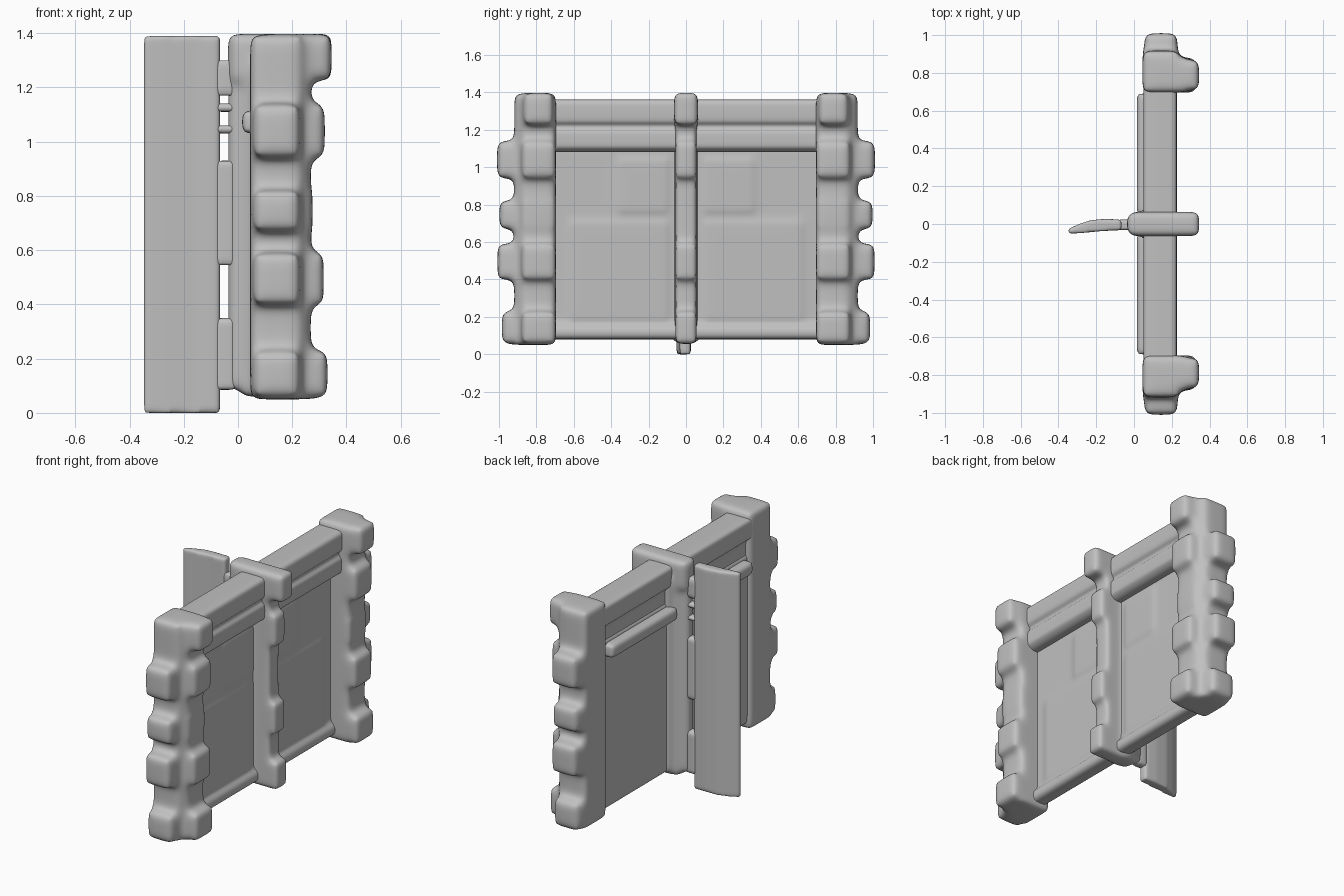
import bpy
import bmesh

if "Cube" in bpy.data.objects:
    bpy.data.objects.remove(bpy.data.objects["Cube"])

grey = bpy.data.materials.new("stone grey")
grey.use_nodes = True
grey.diffuse_color = (0.53, 0.53, 0.53, 1)
grey.node_tree.nodes["Principled BSDF"].inputs["Base Color"].default_value = (0.53, 0.53, 0.53, 1)


def add_box(bm, x0, x1, y0, y1, z0, z1):
    for v in bmesh.ops.create_cube(bm, size=1)["verts"]:
        v.co.x = x1 if v.co.x > 0 else x0
        v.co.y = y1 if v.co.y > 0 else y0
        v.co.z = z1 if v.co.z > 0 else z0


def add_prism(bm, outline, z0, z1):
    face = bm.faces.new([bm.verts.new((x, y, z0)) for x, y in outline])
    for v in bmesh.ops.extrude_face_region(bm, geom=[face])["geom"]:
        if isinstance(v, bmesh.types.BMVert):
            v.co.z = z1


def finish(bm, name, rounds, voxel=0.013):
    """Fuse the blocks of a part into one softly worn solid."""
    bmesh.ops.recalc_face_normals(bm, faces=bm.faces)
    mesh = bpy.data.meshes.new(name)
    bm.to_mesh(mesh)
    bm.free()
    mesh.materials.append(grey)
    ob = bpy.data.objects.new(name, mesh)
    bpy.context.collection.objects.link(ob)
    remesh = ob.modifiers.new("fuse", 'REMESH')
    remesh.mode = 'VOXEL'
    remesh.voxel_size = voxel
    remesh.use_smooth_shade = True
    smooth = ob.modifiers.new("wear", 'SMOOTH')
    smooth.factor = 0.5
    smooth.iterations = rounds


def boxes(name, blocks, rounds, side=1):
    bm = bmesh.new()
    for x0, x1, y0, y1, z0, z1 in blocks:
        add_box(bm, x0, x1, min(y0 * side, y1 * side), max(y0 * side, y1 * side), z0, z1)
    finish(bm, name, rounds)


# Knobs along the posts: bottom, top, front reach, side reach
knobs = [(0.055, 0.23, 0.33, 0.985), (0.40, 0.59, 0.316, 1.008),
         (0.67, 0.82, 0.275, 0.998), (0.94, 1.14, 0.32, 1.01)]

for side, label in ((1, "back"), (-1, "front")):
    # End post with cap, front knobs and outer knobs
    post = [(0.045, 0.235, 0.695, 0.918, 0.05, 1.393),
            (0.10, 0.268, 0.695, 0.88, 0.05, 1.393),
            (0.10, 0.345, 0.71, 0.87, 1.225, 1.398)]
    for z0, z1, reach, outer in knobs:
        post.append((0.10, reach, 0.695, 0.88, z0, z1))
        post.append((0.055, 0.23, 0.80, outer, z0, z1))
    boxes(label + "_post", post, 42, side)

    # Stepped top rail with a ledge on the rear face
    boxes(label + "_top_rail", [(0.05, 0.227, 0.0, 0.76, 1.235, 1.362),
                                (0.08, 0.195, 0.0, 0.76, 1.08, 1.25),
                                (0.09, 0.222, 0.0, 0.76, 1.10, 1.20)], 16, side)
    boxes(label + "_rear_ledge", [(0.015, 0.14, 0.05, 0.69, 1.03, 1.115)], 12, side)

    # Infill panel with a raised sill and shallow boards
    boxes(label + "_panel", [(0.07, 0.147, 0.0, 0.76, 0.08, 1.14),
                             (0.08, 0.18, 0.0, 0.76, 0.08, 0.15),
                             (0.10, 0.157, 0.10, 0.36, 0.76, 1.04),
                             (0.10, 0.157, 0.10, 0.62, 0.18, 0.71)], 18, side)

# Centre post, slimmer and flared at the rear, with cap and front knobs
centre = [(-0.038, 0.10, -0.038, 0.038, 0.085, 1.39),
          (0.02, 0.252, -0.056, 0.056, 0.06, 1.39),
          (0.055, 0.12, -0.095, 0.095, 0.085, 1.3),
          (-0.02, 0.345, -0.064, 0.064, 1.225, 1.398)]
for z0, z1, reach, outer in knobs:
    centre.append((0.1, reach - 0.025, -0.056, 0.056, z0, z1))
boxes("centre_post", centre, 26)

# Curved thin fin behind the centre post
bm = bmesh.new()
add_prism(bm, [(-0.348, -0.052), (-0.27, -0.047), (-0.17, -0.037), (-0.066, -0.033),
               (-0.066, 0.023), (-0.15, 0.027), (-0.23, 0.02), (-0.29, 0.0),
               (-0.348, -0.026)], 0.0, 1.39)
finish(bm, "fin", 10, 0.009)

# Small bridges joining the fin to the centre post
boxes("fin_bridges", [(-0.09, -0.01, -0.032, 0.025, z0, z1) for z0, z1 in
                      ((0.085, 0.35), (0.545, 0.93), (1.03, 1.06),
                       (1.11, 1.14), (1.17, 1.30))], 3)
